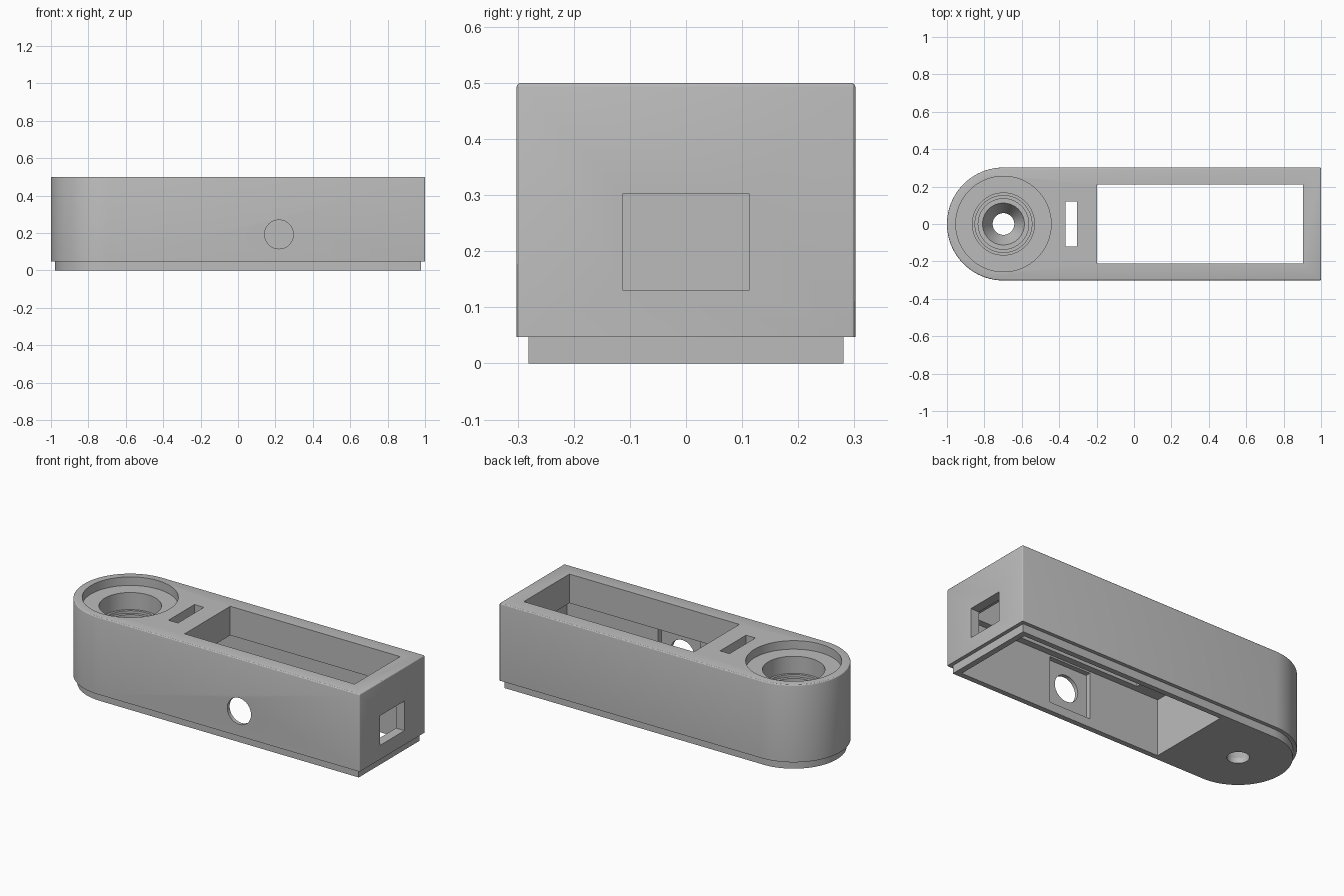
import bpy, bmesh, math
from mathutils import Matrix, Vector

old = bpy.data.objects.get("Cube")
if old:
    bpy.data.objects.remove(old, do_unlink=True)

grey = bpy.data.materials.new("plain_grey")
grey.use_nodes = True
colour = (0.5, 0.5, 0.5, 1)
grey.diffuse_color = colour
grey.node_tree.nodes["Principled BSDF"].inputs["Base Color"].default_value = colour

PIVOT_X = -0.698   # axis of the rounded end


def finish(name, bm):
    bmesh.ops.recalc_face_normals(bm, faces=bm.faces)
    mesh = bpy.data.meshes.new(name)
    bm.to_mesh(mesh)
    bm.free()
    mesh.materials.append(grey)
    obj = bpy.data.objects.new(name, mesh)
    bpy.context.collection.objects.link(obj)
    return obj


def rounded_bar(name, radius, end_x, z0, z1, bevel=0.0, segments=48):
    """Bar with one half-round end and one square end."""
    bm = bmesh.new()
    points = [(end_x, -radius), (end_x, radius)]
    for i in range(segments + 1):
        a = math.pi * (0.5 + i / segments)
        points.append((PIVOT_X + radius * math.cos(a), radius * math.sin(a)))
    base = bm.faces.new([bm.verts.new((x, y, z0)) for x, y in points])
    up = bmesh.ops.extrude_face_region(bm, geom=[base])["geom"]
    bmesh.ops.translate(bm, vec=(0, 0, z1 - z0),
                        verts=[v for v in up if isinstance(v, bmesh.types.BMVert)])
    if bevel:
        def soft(e):
            a, b = (v.co for v in e.verts)
            top = min(a.z, b.z) > z1 - 0.001
            corner = min(a.x, b.x) > end_x - 0.001 and abs(a.z - b.z) > 0.1
            return top or corner
        bmesh.ops.bevel(bm, geom=[e for e in bm.edges if soft(e)], offset=bevel,
                        segments=3, profile=0.5, affect='EDGES')
    return finish(name, bm)


def box(name, lo, hi):
    bm = bmesh.new()
    lo, hi = Vector(lo), Vector(hi)
    bmesh.ops.create_cube(bm, size=1, matrix=Matrix.Translation((lo + hi) / 2)
                          @ Matrix.Diagonal((*(hi - lo), 1)))
    return finish(name, bm)


def turned(name, profile, steps=64):
    """Solid of revolution about the pivot axis from (radius, z) points."""
    bm = bmesh.new()
    verts = [bm.verts.new((PIVOT_X + r, 0, z)) for r, z in profile]
    edges = [bm.edges.new(pair) for pair in zip(verts, verts[1:])]
    bmesh.ops.spin(bm, geom=verts + edges, cent=(PIVOT_X, 0, 0), axis=(0, 0, 1),
                   angle=math.tau, steps=steps)
    bmesh.ops.remove_doubles(bm, verts=bm.verts, dist=1e-4)
    return finish(name, bm)


def combine(target, tool, operation):
    mod = target.modifiers.new(tool.name, 'BOOLEAN')
    mod.object, mod.operation, mod.solver = tool, operation, 'EXACT'
    bpy.context.view_layer.objects.active = target
    bpy.ops.object.modifier_apply(modifier=mod.name)
    bpy.data.objects.remove(tool, do_unlink=True)


# Outer shell with its narrower locating lip
housing = rounded_bar("housing", 0.302, 1.0, 0.047, 0.5, bevel=0.008)
combine(housing, rounded_bar("lip", 0.281, 0.979, 0, 0.2), 'UNION')

# Stepped bore with a countersunk through hole
bore = [(0, 0.6), (0.255, 0.6), (0.255, 0.45), (0.166, 0.45), (0.166, 0.35),
        (0.152, 0.35), (0.152, 0.335), (0.135, 0.335), (0.135, 0.13),
        (0.112, 0.13), (0.058, 0.03), (0.058, -0.1), (0, -0.1)]

# Hole through the front wall
bm = bmesh.new()
bmesh.ops.create_cone(bm, cap_ends=True, segments=48, radius1=0.077, radius2=0.077,
                      depth=0.2, matrix=Matrix.Translation((0.219, -0.29, 0.193))
                      @ Matrix.Rotation(math.pi / 2, 4, 'X'))

cutters = [
    turned("stepped_bore", bore),
    box("cavity", (-0.368, -0.25, -0.1), (0.945, 0.25, 0.33)),
    box("top_window", (-0.198, -0.211, 0.3), (0.903, 0.211, 0.6)),
    box("top_slot", (-0.366, -0.12, 0.3), (-0.305, 0.12, 0.6)),
    box("end_port", (0.9, -0.112, 0.13), (1.1, 0.112, 0.303)),
    box("switch_pocket", (0.085, -0.28, 0.05), (0.355, -0.2, 0.32)),
    finish("switch_hole", bm),
]
for cutter in cutters:
    combine(housing, cutter, 'DIFFERENCE')

bpy.ops.object.select_all(action='DESELECT')
housing.select_set(True)
bpy.context.view_layer.objects.active = housing
bpy.ops.object.shade_smooth_by_angle(angle=math.radians(25))
